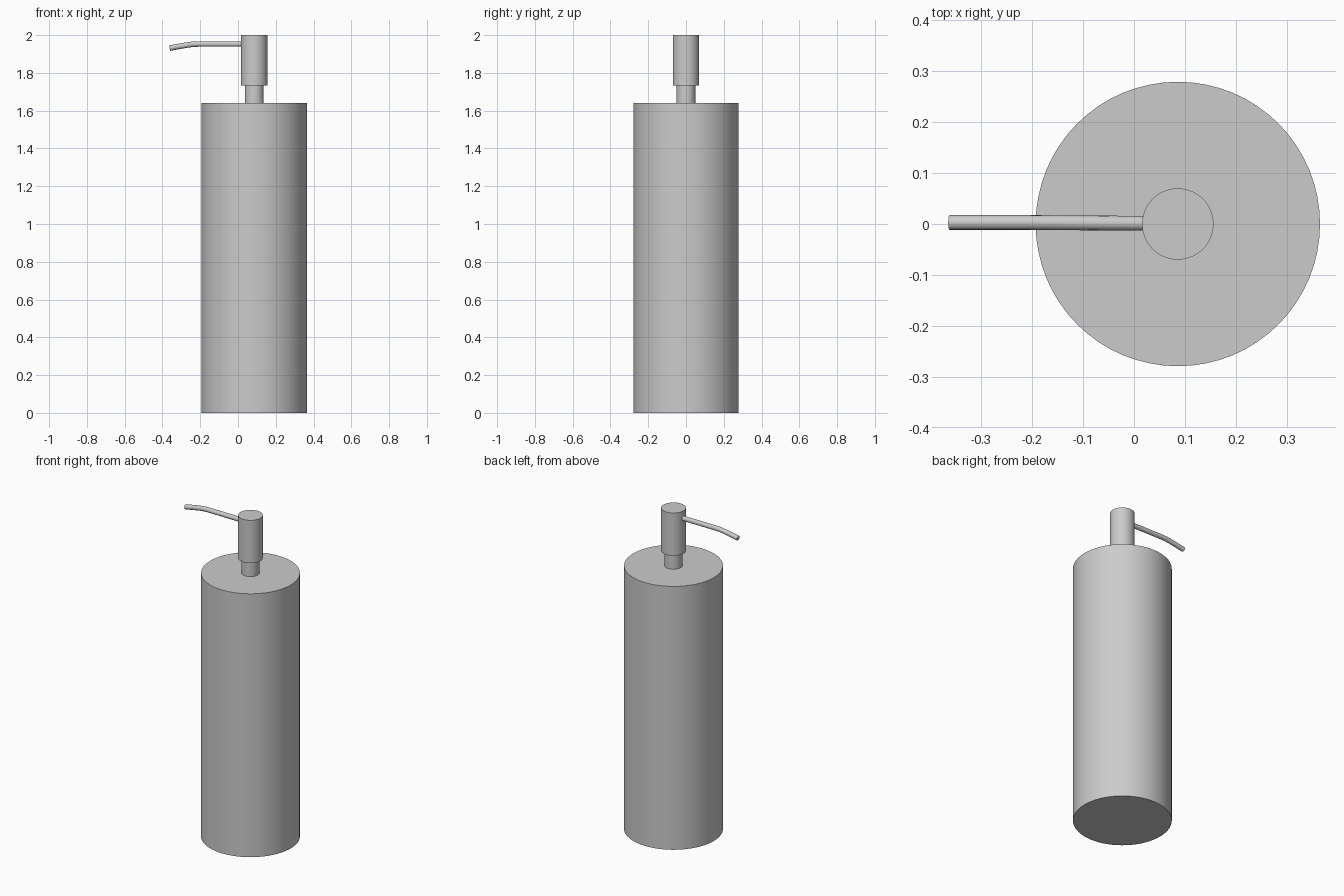
import bpy
import math

cube = bpy.data.objects.get("Cube")
if cube:
    bpy.data.objects.remove(cube, do_unlink=True)

AXIS_X = 0.086

# Brushed grey shared by every part
grey = bpy.data.materials.new("satin_grey")
grey.use_nodes = True
colour = (0.6, 0.6, 0.6, 1)
grey.diffuse_color = colour
grey.node_tree.nodes["Principled BSDF"].inputs["Base Color"].default_value = colour


def finish(obj, name):
    """Name, colour and smooth the active object, keeping rims sharp."""
    obj.name = name
    obj.data.name = name
    obj.data.materials.clear()
    obj.data.materials.append(grey)
    bpy.ops.object.shade_smooth_by_angle(angle=math.radians(35))


def cylinder(name, radius, bottom, top):
    bpy.ops.mesh.primitive_cylinder_add(
        vertices=64, radius=radius, depth=top - bottom,
        location=(AXIS_X, 0, (bottom + top) / 2))
    finish(bpy.context.object, name)


# Bottle, pump neck and pump head share one axis
cylinder("bottle_body", 0.279, 0, 1.64)
cylinder("pump_neck", 0.05, 1.63, 1.74)
cylinder("pump_head", 0.07, 1.733, 2.0)

# Thin spout: straight run, soft bend, drooping tip
path = [(0.06, 0.001, 1.953), (-0.21, 0.003, 1.953), (-0.235, 0.003, 1.952),
        (-0.26, 0.003, 1.949), (-0.285, 0.003, 1.945), (-0.362, 0.003, 1.931)]
curve = bpy.data.curves.new("spout", "CURVE")
curve.dimensions = "3D"
curve.bevel_depth = 0.0145
curve.bevel_resolution = 6
curve.use_fill_caps = True
spline = curve.splines.new("POLY")
spline.points.add(len(path) - 1)
for point, co in zip(spline.points, path):
    point.co = (*co, 1)
spout = bpy.data.objects.new("spout", curve)
bpy.context.collection.objects.link(spout)
bpy.ops.object.select_all(action="DESELECT")
spout.select_set(True)
bpy.context.view_layer.objects.active = spout
bpy.ops.object.convert(target="MESH")
finish(bpy.context.object, "spout")
